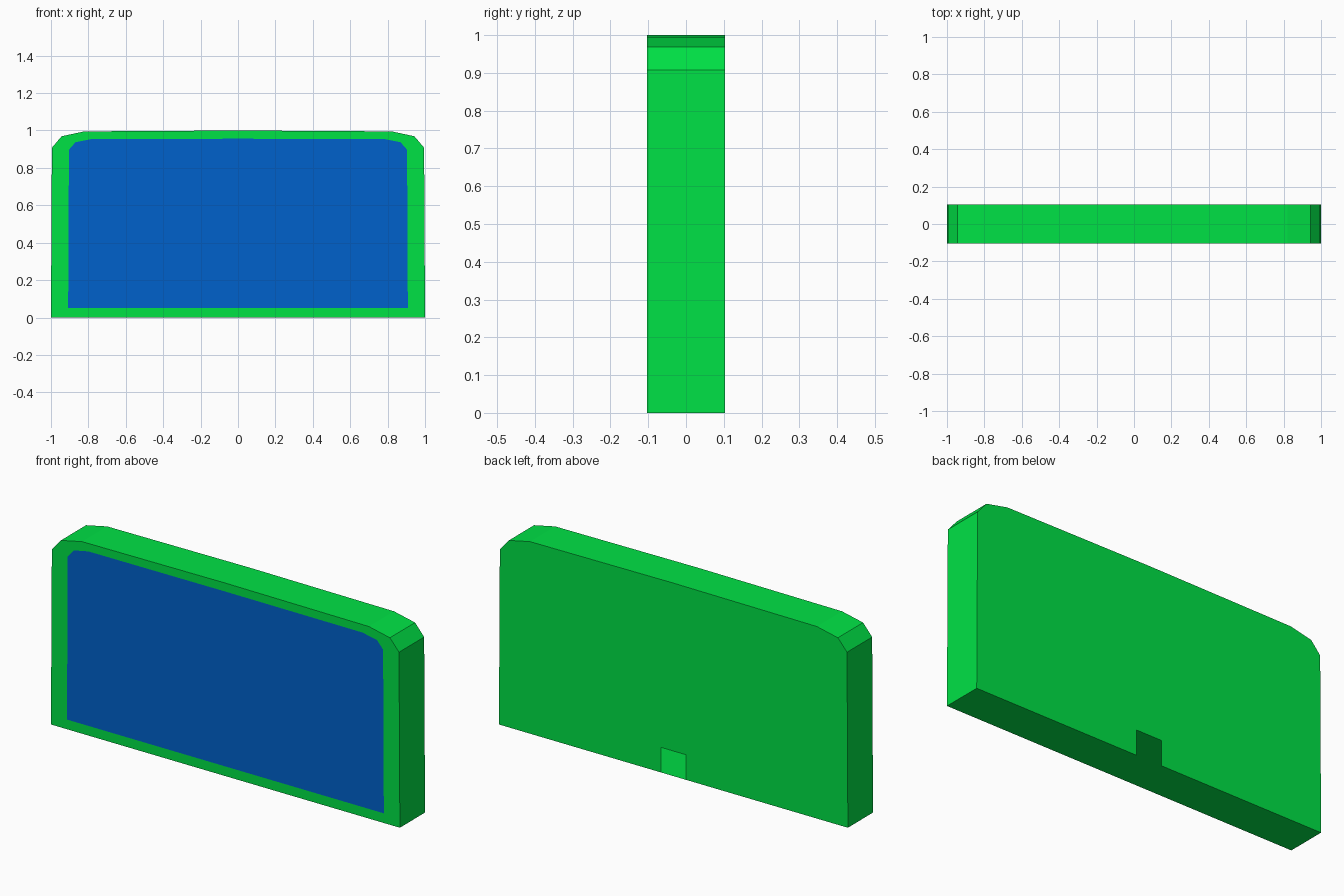
import bpy, bmesh

if "Cube" in bpy.data.objects:
    bpy.data.objects.remove(bpy.data.objects["Cube"])

DEPTH = 0.103


def mirrored(half, apex_z):
    """Closed outline: right half from the bottom up, apex, left half back down."""
    return half + [(0, apex_z)] + [(-x, z) for x, z in reversed(half)]


def material(name, color):
    mat = bpy.data.materials.new(name)
    mat.diffuse_color = (*color, 1)
    mat.use_nodes = True
    mat.node_tree.nodes["Principled BSDF"].inputs["Base Color"].default_value = mat.diffuse_color
    return mat


# Profiles of the casing and of the screen set flush in its front
outer = mirrored([(1, 0), (0.995, 0.908), (0.943, 0.969), (0.822, 0.995)], 1.0)
inner = mirrored([(0.908, 0.05), (0.904, 0.897), (0.869, 0.937), (0.785, 0.954)], 0.956)
# Cable opening at the bottom of the back
notch = [(-0.072, 0), (-0.072, 0.13), (0.072, 0.13), (0.072, 0)]

bm = bmesh.new()


def ring(points, y):
    return [bm.verts.new((x, y, z)) for x, z in points]


front = ring(outer, -DEPTH)
screen = ring(inner, -DEPTH)
back = ring(outer, DEPTH)
opening = ring(notch, DEPTH)
n = len(outer)

for i in range(n):
    j = (i + 1) % n
    # Front frame
    bm.faces.new((front[i], front[j], screen[j], screen[i]))
    # Outer walls
    if j:
        bm.faces.new((front[j], front[i], back[i], back[j]))

# Floor, and back panel with its opening
bm.faces.new([front[0], front[-1], back[-1]] + opening + [back[0]])
bm.faces.new(back + opening)
# Screen
bm.faces.new(screen).material_index = 1
bmesh.ops.recalc_face_normals(bm, faces=bm.faces)

mesh = bpy.data.meshes.new("display_panel")
bm.to_mesh(mesh)
bm.free()
mesh.materials.append(material("green_casing", (0.0, 0.76, 0.06)))
mesh.materials.append(material("blue_screen", (0.0, 0.12, 0.6)))
panel = bpy.data.objects.new("display_panel", mesh)
bpy.context.collection.objects.link(panel)
